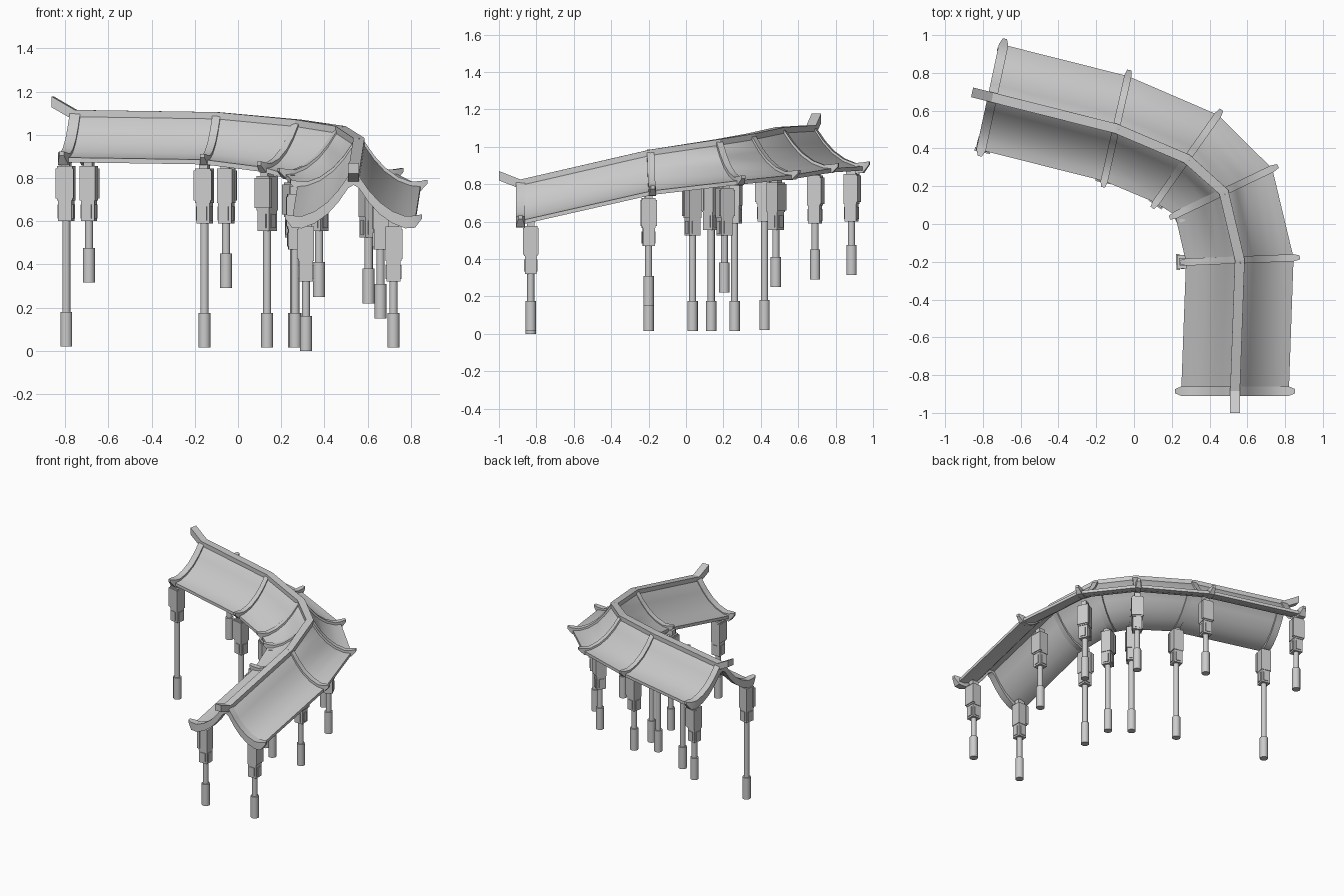
import bpy, bmesh, math
from mathutils import Vector, Matrix

if "Cube" in bpy.data.objects:
    bpy.data.objects.remove(bpy.data.objects["Cube"])

# Stations along the covered walk: ridge point, direction across the roof
STATIONS = [
    ((0.535, -0.885, 0.82), (1.0, 0.0)),
    ((0.560, -0.190, 0.98), (1.0, 0.04)),
    ((0.475, 0.170, 1.035), (0.90, 0.43)),
    ((0.280, 0.345, 1.065), (0.58, 0.82)),
    ((-0.095, 0.505, 1.10), (0.22, 0.975)),
    ((-0.750, 0.670, 1.11), (0.21, 0.978)),
]
# Posts: x, y, bottom z (inner, outer) for each station
POSTS = [
    ((0.315, -0.83, 0.0), (0.72, -0.83, 0.015)),
    ((0.265, -0.20, 0.015), (0.66, -0.20, 0.15)),
    ((0.260, 0.035, 0.015), (0.605, 0.205, 0.22)),
    ((0.135, 0.135, 0.015), (0.375, 0.48, 0.25)),
    ((-0.155, 0.26, 0.015), (-0.055, 0.69, 0.29)),
    ((-0.795, 0.42, 0.02), (-0.69, 0.885, 0.315)),
]
# Sagging roof half profile: distance from ridge, height below ridge
HALF = [(0.0, -0.01), (0.025, -0.025), (0.07, -0.09), (0.12, -0.145),
        (0.18, -0.188), (0.24, -0.211), (0.285, -0.215)]


def mirrored(half):
    return [(-d, h) for d, h in reversed(half[1:])] + list(half)


def finish(bm, name, smooth=True):
    bmesh.ops.recalc_face_normals(bm, faces=bm.faces)
    me = bpy.data.meshes.new(name)
    bm.to_mesh(me)
    bm.free()
    ob = bpy.data.objects.new(name, me)
    bpy.context.collection.objects.link(ob)
    if smooth:
        bpy.ops.object.select_all(action='DESELECT')
        ob.select_set(True)
        bpy.context.view_layer.objects.active = ob
        bpy.ops.object.shade_smooth_by_angle(angle=math.radians(25))
    return ob


def loft(name, rings, smooth=True):
    """Skin closed rings of points and cap both ends."""
    bm = bmesh.new()
    vr = [[bm.verts.new(p) for p in r] for r in rings]
    n = len(vr[0])
    for a, b in zip(vr, vr[1:]):
        for i in range(n):
            j = (i + 1) % n
            bm.faces.new((a[i], a[j], b[j], b[i]))
    bm.faces.new(vr[0])
    bm.faces.new(vr[-1])
    return finish(bm, name, smooth)


def across(i):
    c, d = STATIONS[i]
    return Vector(c), Vector((d[0], d[1], 0)).normalized()


UP = Vector((0, 0, 1))

# Roof shell
top = mirrored(HALF)
outline = top + [(d, h - 0.022) for d, h in reversed(top)]
rings = []
for i in range(len(STATIONS)):
    c, u = across(i)
    rings.append([c + u * d + UP * h for d, h in outline])
loft("roof", rings)

# Roof ribs with upturned tips
rib_half = HALF[:-1] + [(0.285, -0.208), (0.318, -0.188)]
for i in range(len(STATIONS)):
    c, u = across(i)
    along = UP.cross(u)
    end = i in (0, len(STATIONS) - 1)
    rings = []
    for d, h in mirrored(rib_half):
        tip = abs(d) > 0.3
        w = 0.011 if tip else (0.025 if end else 0.019)
        hi = 0.0 if tip else 0.014
        lo = -0.018 if tip else (-0.042 if end else -0.032)
        # push the rib face along the slope near the ridge
        p = c + u * d + UP * h
        rings.append([p + along * w + UP * hi, p - along * w + UP * hi,
                      p - along * w + UP * lo, p + along * w + UP * lo])
    loft(f"roof_rib_{i + 1}", rings)

# Ridge beam with raised ends
path = [(*across(i), 0.026) for i in range(len(STATIONS))]
c, u = across(0)
path.insert(0, (c + Vector((0, -0.115, 0.045)), u, 0.026))
c, u = across(5)
path.append((c + Vector((-0.107, 0.027, 0.062)), u, 0.026))
loft("ridge_beam", [[p + u * w + UP * 0.005, p - u * w + UP * 0.005,
                     p - u * w - UP * 0.045, p + u * w - UP * 0.045]
                    for p, u, w in path], False)


def box(bm, m, size, loc):
    bmesh.ops.create_cube(bm, size=1, matrix=m @ Matrix.Translation(loc) @ Matrix.Diagonal((*size, 1)))


def rod(bm, m, r, z0, z1):
    bmesh.ops.create_cone(bm, cap_ends=True, segments=16, radius1=r, radius2=r, depth=z1 - z0,
                          matrix=m @ Matrix.Translation((0, 0, (z0 + z1) / 2)))


# Posts with stepped bracket blocks
for i, pair in enumerate(POSTS):
    c, u = across(i)
    turn = Matrix.Rotation(math.atan2(u.y, u.x), 4, 'Z')
    for side, (x, y, z) in zip(("inner", "outer"), pair):
        s = -1 if side == "inner" else 1
        t = c.z - 0.25
        # the end posts sit off their station, under the sloping roof
        if i == 0:
            t += 0.01
        m = Matrix.Translation((x, y, 0)) @ turn
        bm = bmesh.new()
        rod(bm, m, 0.028, z, z + 0.16)                                # foot sleeve
        rod(bm, m, 0.019, z + 0.15, t - 0.2)                          # shaft
        box(bm, m, (0.064, 0.064, 0.11), (0, 0, t - 0.205))           # lower block
        box(bm, m, (0.074, 0.036, 0.065), (0, 0, t - 0.215))          # lower side panels
        box(bm, m, (0.036, 0.074, 0.065), (0, 0, t - 0.215))
        box(bm, m, (0.072, 0.072, 0.16), (0, 0, t - 0.085))           # upper block
        box(bm, m, (0.02, 0.084, 0.14), (s * 0.032, 0, t - 0.085))    # upper fin
        box(bm, m, (0.05, 0.04, 0.04), (0, 0, t + 0.01))              # top cap
        finish(bm, f"{side}_post_{i + 1}")
